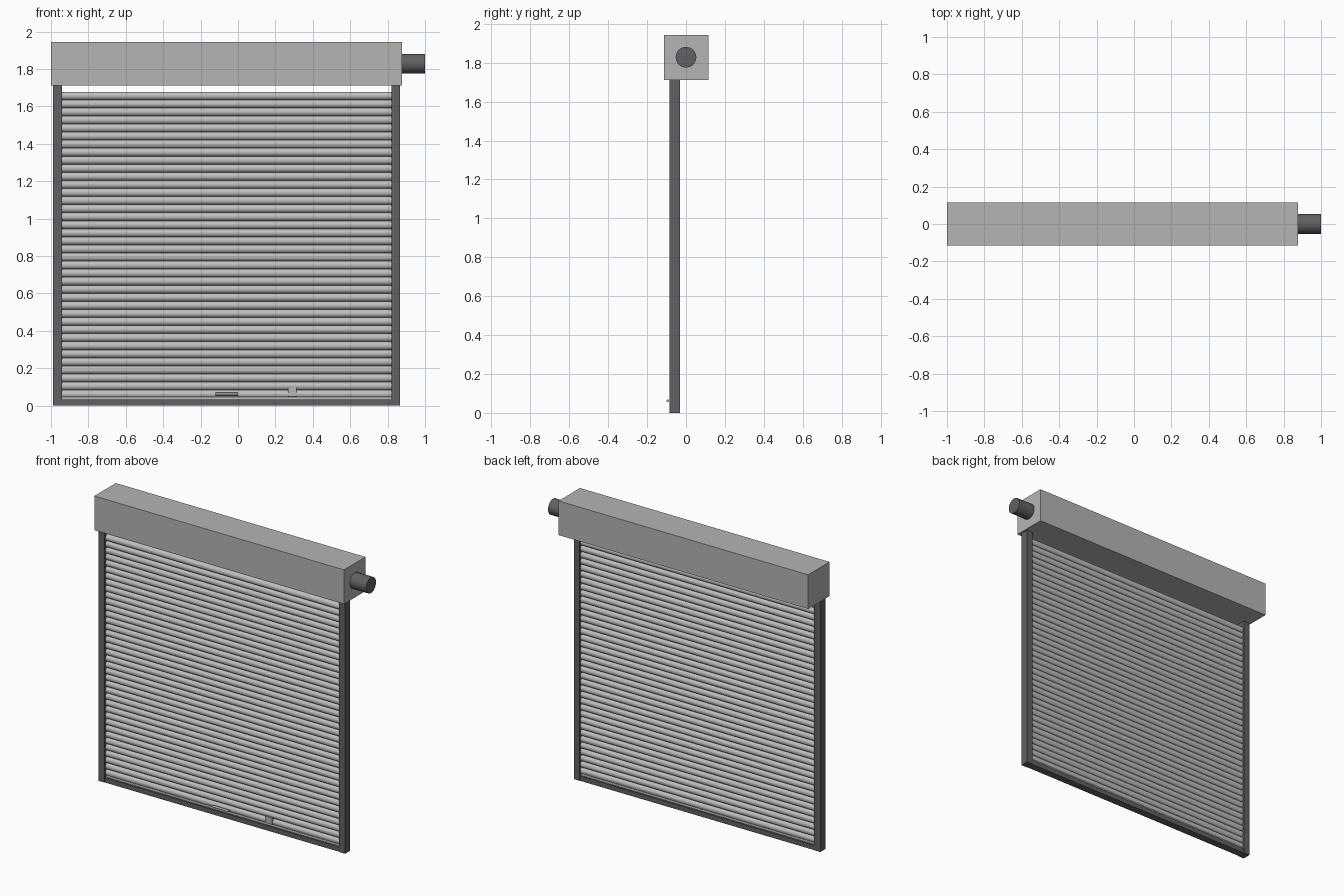
import bpy, bmesh, math
from mathutils import Matrix

if "Cube" in bpy.data.objects:
    bpy.data.objects.remove(bpy.data.objects["Cube"])


def material(name, value):
    m = bpy.data.materials.new(name)
    m.diffuse_color = (*value, 1)
    m.use_nodes = True
    m.node_tree.nodes["Principled BSDF"].inputs["Base Color"].default_value = m.diffuse_color
    return m


light_steel = material("light_steel", (0.46, 0.46, 0.46))
slat_grey = material("slat_grey", (0.53, 0.52, 0.53))
dark_steel = material("dark_steel", (0.12, 0.12, 0.13))


def finish(bm, name, mat):
    mesh = bpy.data.meshes.new(name)
    bmesh.ops.recalc_face_normals(bm, faces=bm.faces)
    bm.to_mesh(mesh)
    bm.free()
    mesh.materials.append(mat)
    ob = bpy.data.objects.new(name, mesh)
    bpy.context.collection.objects.link(ob)
    return ob


def box(name, x, y, z, mat):
    bm = bmesh.new()
    bmesh.ops.create_cube(bm, size=1)
    for v in bm.verts:
        for i, (lo, hi) in enumerate((x, y, z)):
            v.co[i] = lo if v.co[i] < 0 else hi
    return finish(bm, name, mat)


def rod(name, x, y, z, ry, rz, mat, sides=32):
    """Elliptical rod lying along x."""
    bm = bmesh.new()
    bmesh.ops.create_cone(bm, cap_ends=True, segments=sides, radius1=1, radius2=1, depth=x[1] - x[0])
    turn = Matrix.Rotation(math.pi / 2, 4, 'Y')
    place = Matrix.Translation(((x[0] + x[1]) / 2, y, z))
    bm.transform(place @ Matrix.Diagonal((1, ry, rz, 1)) @ turn)
    for f in bm.faces:
        f.smooth = len(f.verts) == 4
    for e in bm.edges:
        e.smooth = all(len(f.verts) == 4 for f in e.link_faces)
    return finish(bm, name, mat)


# Roller housing and its motor stub
box("roller_housing", (-1, 0.877), (-0.114, 0.116), (1.711, 1.943), light_steel)
rod("motor", (0.877, 1.0), 0, 1.828, 0.053, 0.053, dark_steel)

# Side guide rails
for name, x in (("left_rail", (-0.988, -0.942)), ("right_rail", (0.821, 0.865))):
    box(name, x, (-0.086, -0.031), (0, 1.711), dark_steel)

# Curtain of rounded slats
count, bottom, top = 38, 0.04, 1.678
pitch = (top - bottom) / count
for i in range(count):
    rod(f"slat_{i + 1}", (-0.942, 0.821), -0.058, bottom + pitch * (i + 0.5),
        0.02, pitch / 2, slat_grey, 20)

# Bottom bar with its seal strip
box("bottom_bar", (-0.942, 0.821), (-0.083, -0.033), (0, 0.032), dark_steel)
box("bar_cap", (-0.942, 0.821), (-0.072, -0.044), (0.032, 0.046), slat_grey)

# Pull handle and lock plate
rod("pull_handle", (-0.12, 0.0), -0.094, 0.062, 0.007, 0.007, light_steel, 12)
box("lock_plate", (0.266, 0.314), (-0.085, -0.06), (0.05, 0.096), light_steel)
